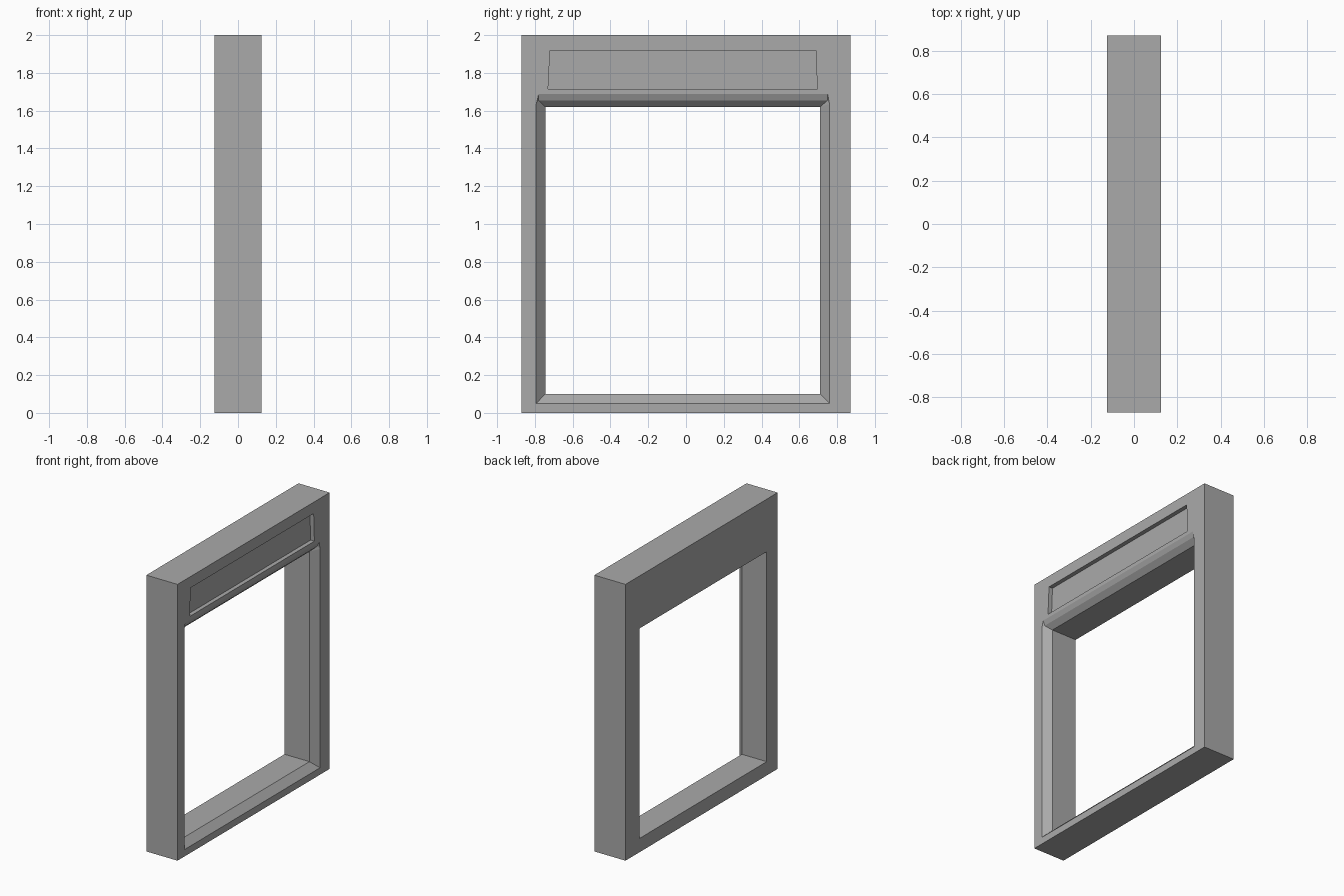
import bpy
import bmesh

cube = bpy.data.objects.get("Cube")
if cube:
    bpy.data.objects.remove(cube, do_unlink=True)

# Single plain grey
grey = bpy.data.materials.new("plain grey")
grey.use_nodes = True
colour = (0.4, 0.4, 0.4, 1)
grey.diffuse_color = colour
grey.node_tree.nodes["Principled BSDF"].inputs["Base Color"].default_value = colour

FRONT, BACK = 0.125, -0.125      # the two broad sides
LIP = FRONT - 0.05               # inner edge of the chamfer
RECESS = FRONT - 0.03            # floor of the sunken panel

bm = bmesh.new()


def loop(x, points):
    return [bm.verts.new((x, y, z)) for y, z in points]


def rectangle(y0, y1, z0, z1):
    return [(y0, z0), (y1, z0), (y1, z1), (y0, z1)]


def bridge(a, b):
    n = len(a)
    for i in range(n):
        j = (i + 1) % n
        bm.faces.new((a[i], a[j], b[j], b[i]))


def fill(*loops):
    edges = []
    for vs in loops:
        for a, b in zip(vs, vs[1:] + vs[:1]):
            edges.append(bm.edges.get((a, b)) or bm.edges.new((a, b)))
    bmesh.ops.triangle_fill(bm, use_beauty=True, edges=edges)


# Outer block
outline = rectangle(-0.87, 0.87, 0, 2)
outer_front, outer_back = loop(FRONT, outline), loop(BACK, outline)
bridge(outer_front, outer_back)

# Straight opening behind the chamfer
opening = rectangle(-0.745, 0.71, 0.1, 1.62)
lip, opening_back = loop(LIP, opening), loop(BACK, opening)
bridge(lip, opening_back)

# Chamfer around the opening, with a two-step head
rim = loop(FRONT, [(-0.793, 0.05), (0.76, 0.05), (0.76, 1.635),
                   (0.75, 1.688), (-0.78, 1.688), (-0.793, 1.635)])
sill_l, sill_r, jamb_r, head_r, head_l, jamb_l = rim
step_r, step_l = loop(FRONT - 0.014, [(0.75, 1.655), (-0.78, 1.655)])
for face in ((sill_l, sill_r, lip[1], lip[0]),
             (sill_r, jamb_r, lip[2], lip[1]),
             (jamb_l, sill_l, lip[0], lip[3]),
             (head_r, head_l, step_l, step_r),
             (step_r, step_l, lip[3], lip[2]),
             (jamb_r, head_r, step_r), (jamb_r, step_r, lip[2]),
             (head_l, jamb_l, step_l), (step_l, jamb_l, lip[3])):
    bm.faces.new(face)

# Sunken panel above the opening
panel = [(-0.73, 1.715), (0.695, 1.715), (0.687, 1.918), (-0.72, 1.918)]
panel_rim, panel_floor = loop(FRONT, panel), loop(RECESS, panel)
bridge(panel_rim, panel_floor)
bm.faces.new(panel_floor)

# Broad faces with their holes
fill(outer_front, rim, panel_rim)
fill(outer_back, opening_back)

bmesh.ops.recalc_face_normals(bm, faces=bm.faces[:])
mesh = bpy.data.meshes.new("window_frame")
bm.to_mesh(mesh)
bm.free()
mesh.materials.append(grey)
frame = bpy.data.objects.new("window_frame", mesh)
bpy.context.collection.objects.link(frame)
